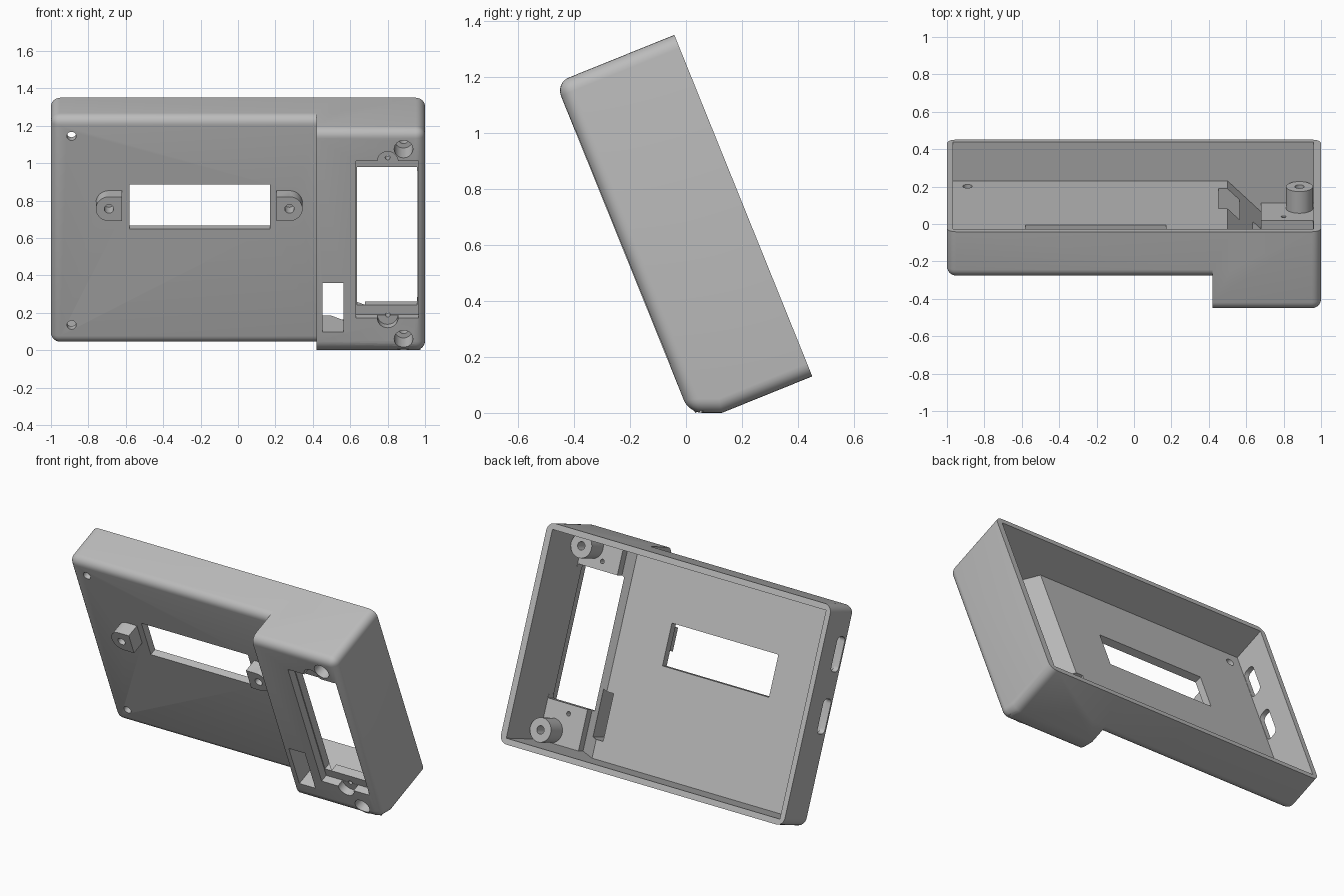
import bpy, bmesh, math
from mathutils import Matrix, Vector

if "Cube" in bpy.data.objects:
    bpy.data.objects.remove(bpy.data.objects["Cube"], do_unlink=True)

# Built upright as (x, depth, height), then leaned back
TILT = math.radians(22)
FRONT, STEP, BACK = 0.01, 0.198, 0.467
LOW, HIGH = -0.048, 1.267
SPLIT, ROUND = 0.42, 0.05

grey = bpy.data.materials.new("grey_plastic")
grey.use_nodes = True
grey.diffuse_color = (0.5, 0.5, 0.5, 1)
grey.node_tree.nodes["Principled BSDF"].inputs["Base Color"].default_value = (0.5, 0.5, 0.5, 1)


def finish(bm, name):
    bmesh.ops.recalc_face_normals(bm, faces=bm.faces)
    mesh = bpy.data.meshes.new(name)
    bm.to_mesh(mesh)
    bm.free()
    mesh.materials.append(grey)
    obj = bpy.data.objects.new(name, mesh)
    bpy.context.scene.collection.objects.link(obj)
    return obj


def prism(name, profile, place, lo, hi, bevel=None, radius=ROUND):
    """Extrude a 2D profile from lo to hi; bevel picks the edges to round."""
    bm = bmesh.new()
    ends = [[bm.verts.new(place(a, b, c)) for a, b in profile] for c in (lo, hi)]
    bm.faces.new(ends[0])
    bm.faces.new(ends[1])
    n = len(profile)
    for i in range(n):
        j = (i + 1) % n
        bm.faces.new((ends[0][i], ends[0][j], ends[1][j], ends[1][i]))
    bmesh.ops.recalc_face_normals(bm, faces=bm.faces)
    if bevel:
        edges = [e for e in bm.edges if bevel(e.verts[0].co, e.verts[1].co)]
        bmesh.ops.bevel(bm, geom=edges, offset=radius, offset_type='OFFSET',
                        segments=6, profile=0.5, affect='EDGES')
    return finish(bm, name)


def along_x(a, b, c):
    return Vector((c, a, b))


def along_height(a, b, c):
    return Vector((a, b, c))


def box(name, x, y, z, bevel=None, radius=ROUND):
    outline = [(y[0], z[0]), (y[1], z[0]), (y[1], z[1]), (y[0], z[1])]
    return prism(name, outline, along_x, x[0], x[1], bevel, radius)


def rod(name, x, z, radius, y):
    """Cylinder running front to back."""
    bm = bmesh.new()
    place = Matrix.Translation((x, sum(y) / 2, z)) @ Matrix.Rotation(math.pi / 2, 4, 'X')
    bmesh.ops.create_cone(bm, cap_ends=True, segments=32, radius1=radius,
                          radius2=radius, depth=y[1] - y[0], matrix=place)
    return finish(bm, name)


def combine(body, tool, operation):
    bpy.context.view_layer.objects.active = body
    mod = body.modifiers.new(operation, 'BOOLEAN')
    mod.operation, mod.solver, mod.object = operation, 'EXACT', tool
    bpy.ops.object.modifier_apply(modifier=mod.name)
    bpy.data.objects.remove(tool, do_unlink=True)


def add(tool):
    combine(case, tool, 'UNION')


def cut(tool):
    combine(case, tool, 'DIFFERENCE')


def outer_edges(inner_x):
    """Round everything but the back rim, the inner end and the foot crease."""
    def rule(p, q):
        def both(test):
            return test(p) and test(q)
        return not (both(lambda v: abs(v.y - BACK) < 1e-4)
                    or both(lambda v: abs(v.x - inner_x) < 1e-4)
                    or both(lambda v: abs(v.z - LOW) < 1e-4 and abs(v.y - foot) < 1e-4))
    return rule


# Outer shell: deep right bay with a flat foot, and the shallower panel
foot = -LOW / math.tan(TILT)
deep = [(BACK, HIGH), (FRONT, HIGH), (FRONT, -FRONT * math.tan(TILT)),
        (foot, LOW), (BACK, LOW)]
case = prism("instrument_case", deep, along_x, SPLIT, 1, outer_edges(SPLIT))
add(box("panel_shell", (-1, 0.52), (STEP, BACK), (LOW, HIGH), outer_edges(0.52)))

# Hollow interior, open at the back, with a sloped wall into the bay
hollow = [(-0.967, 0.244), (0.5, 0.244), (0.695, 0.05),
          (0.96, 0.05), (0.96, 0.6), (-0.967, 0.6)]
cut(prism("hollow", hollow, along_height, -0.012, 1.23))

# Thick seats above and below the bay window
add(box("lower_seat", (0.68, 0.975), (0.047, 0.115), (-0.018, 0.26)))
add(box("upper_seat", (0.68, 0.975), (0.047, 0.115), (1.01, 1.25)))

# Screw pillars
PILLARS = (0.06, 1.155)
for z in PILLARS:
    add(rod("pillar", 0.885, z, 0.072, (0.03, 0.24)))

# Mounting lugs either side of the display window
for x, side in ((-0.69, 1), (0.275, -1)):
    add(rod("lug_round", x, 0.77, 0.07, (0.11, 0.22)))
    add(box("lug_block", sorted((x, x + side * 0.07)), (0.11, 0.22), (0.70, 0.84)))
    cut(rod("lug_hole", x, 0.77, 0.025, (0.05, 0.195)))

# Display window and panel screw holes
cut(box("display_window", (-0.58, 0.17), (0.1, 0.3), (0.62, 0.874)))
for z in (0.065, 1.154):
    cut(rod("panel_hole", -0.89, z, 0.025, (0.1, 0.3)))

# Bay window: shallow pocket with screw ears, then the opening itself
cut(box("bay_pocket", (0.63, 0.965), (-0.1, 0.06), (0.18, 1.086)))
cut(box("bay_window", (0.635, 0.958), (-0.1, 0.3), (0.235, 1.033)))
for z in (0.18, 1.086):
    cut(rod("ear_pocket", 0.8, z, 0.055, (-0.1, 0.059)))
    cut(rod("ear_hole", 0.8, z, 0.013, (-0.1, 0.2)))

# Small switch opening
cut(box("switch_opening", (0.452, 0.565), (-0.1, 0.4), (0.1, 0.384)))

# Counterbores and screw holes through the pillars
for z in PILLARS:
    cut(rod("counterbore", 0.885, z, 0.05, (-0.1, 0.15)))
    cut(rod("pillar_hole", 0.885, z, 0.025, (-0.1, 0.4)))

# Rounded connector slots in the right side wall
for z in (0.61, 0.98):
    cut(box("side_slot", (-1.1, -0.9), (0.246, 0.328), (z - 0.105, z + 0.105),
            lambda p, q: abs(p.x - q.x) > 0.1, 0.03))

# Lean the case back onto its foot
case.data.transform(Matrix.Rotation(TILT, 4, 'X'))
for poly in case.data.polygons:
    poly.material_index = 0
bpy.ops.object.select_all(action='DESELECT')
case.select_set(True)
bpy.context.view_layer.objects.active = case
bpy.ops.object.shade_smooth_by_angle(angle=math.radians(30))
